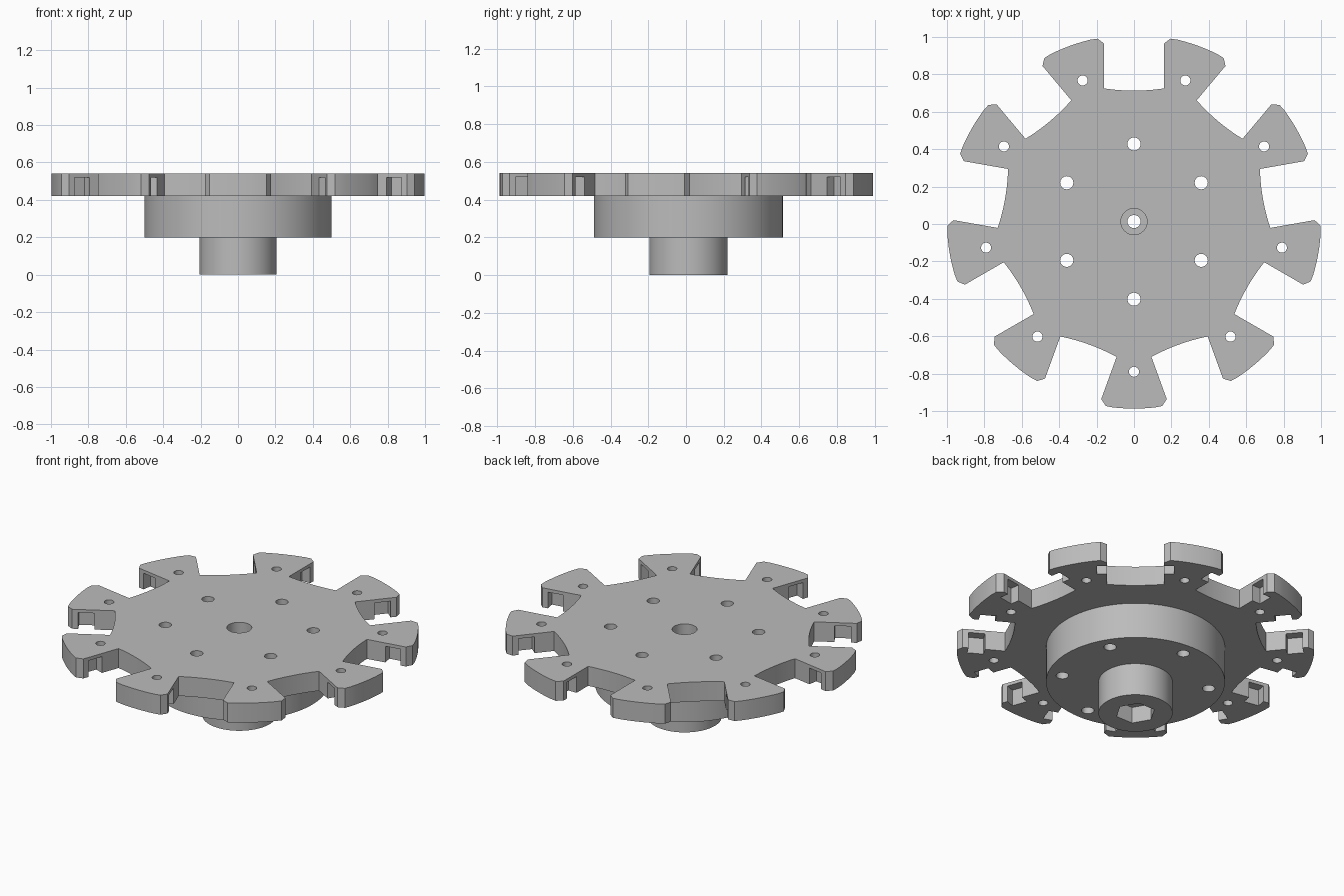
import bpy, bmesh, math
from mathutils import Matrix, Vector

cube = bpy.data.objects.get("Cube")
if cube:
    bpy.data.objects.remove(cube, do_unlink=True)

CENTRE_Y = 0.013
TEETH = 9
Z_PLATE, Z_TOP, Z_BOSS = 0.42, 0.54, 0.20

grey = bpy.data.materials.new("plain grey")
grey.use_nodes = True
colour = (0.5, 0.5, 0.5, 1)
grey.diffuse_color = colour
grey.node_tree.nodes["Principled BSDF"].inputs["Base Color"].default_value = colour


def prism(bm, points, z0, z1):
    """Extrude a flat outline between two heights."""
    face = bm.faces.new([bm.verts.new((x, y, z0)) for x, y in points])
    new = bmesh.ops.extrude_face_region(bm, geom=[face])["geom"]
    top = [v for v in new if isinstance(v, bmesh.types.BMVert)]
    bmesh.ops.translate(bm, verts=top, vec=(0, 0, z1 - z0))


def ring(radius, sides, x=0, y=0):
    return [(x + radius * math.cos(math.tau * i / sides),
             y + radius * math.sin(math.tau * i / sides)) for i in range(sides)]


def make_object(name, bm):
    bmesh.ops.recalc_face_normals(bm, faces=bm.faces[:])
    mesh = bpy.data.meshes.new(name)
    bm.to_mesh(mesh)
    bm.free()
    mesh.materials.append(grey)
    obj = bpy.data.objects.new(name, mesh)
    obj.location.y = CENTRE_Y
    bpy.context.collection.objects.link(obj)
    return obj


def combine(target, tool, operation):
    """Apply a boolean and discard the tool object."""
    mod = target.modifiers.new("cut", 'BOOLEAN')
    mod.operation, mod.solver, mod.object = operation, 'EXACT', tool
    bpy.context.view_layer.update()
    graph = bpy.context.evaluated_depsgraph_get()
    mesh = bpy.data.meshes.new_from_object(target.evaluated_get(graph))
    target.modifiers.clear()
    target.data = mesh
    bpy.data.objects.remove(tool, do_unlink=True)


# Toothed plate outline: one slot and one tooth rim per step
slot = [(0.195, 0.978), (0.16, 0.952)]
floor = [(t * 0.02, 0.70 + 0.012 * (t / 8) ** 2) for t in range(8, -9, -1)]
slot += floor + [(-x, y) for x, y in reversed(slot)]
outline = []
step = math.tau / TEETH
edge = math.atan2(0.195, 0.978)
for k in range(TEETH):
    turn = Matrix.Rotation(k * step, 2)
    outline += [tuple(turn @ Vector(p)) for p in slot]
    for i in range(1, 8):
        a = math.pi / 2 + k * step + edge + (step - 2 * edge) * i / 8
        outline.append((math.cos(a), math.sin(a)))
bm = bmesh.new()
prism(bm, outline, Z_PLATE, Z_TOP)
wheel = make_object("toothed_wheel", bm)

# Round boss and hub under the plate
for name, radius, z0, z1 in (("boss", 0.5, Z_BOSS, Z_PLATE + 0.05),
                             ("hub", 0.207, 0, Z_BOSS + 0.05)):
    bm = bmesh.new()
    prism(bm, ring(radius, 96), z0, z1)
    combine(wheel, make_object(name, bm), 'UNION')

# Bolt holes, tooth holes, side pockets, top counterbore, hex socket
bm = bmesh.new()
for k in range(6):
    a = math.pi / 2 + k * math.tau / 6
    prism(bm, ring(0.035, 32, 0.415 * math.cos(a), 0.415 * math.sin(a)), -0.1, 1)
for k in range(TEETH):
    a = -math.pi / 2 + k * step
    prism(bm, ring(0.027, 24, 0.803 * math.cos(a), 0.803 * math.sin(a)), -0.1, 1)
    turn = Matrix.Rotation(k * step, 2)
    for side in (-1, 1):
        box = [(0.12, 0.825), (0.215, 0.825), (0.215, 0.918), (0.12, 0.918)]
        prism(bm, [tuple(turn @ Vector((side * x, y))) for x, y in box], 0.3, 0.52)
prism(bm, ring(0.07, 48), 0.25, 1)
prism(bm, ring(0.112, 6), -0.1, 0.1)
combine(wheel, make_object("hole_cutters", bm), 'DIFFERENCE')

# Narrow shaft bore through the middle
bm = bmesh.new()
prism(bm, ring(0.035, 32), -0.1, 1)
combine(wheel, make_object("bore_cutter", bm), 'DIFFERENCE')

# Smooth round walls, crisp edges
bpy.ops.object.select_all(action='DESELECT')
wheel.select_set(True)
bpy.context.view_layer.objects.active = wheel
bpy.ops.object.shade_smooth_by_angle(angle=math.radians(25))
